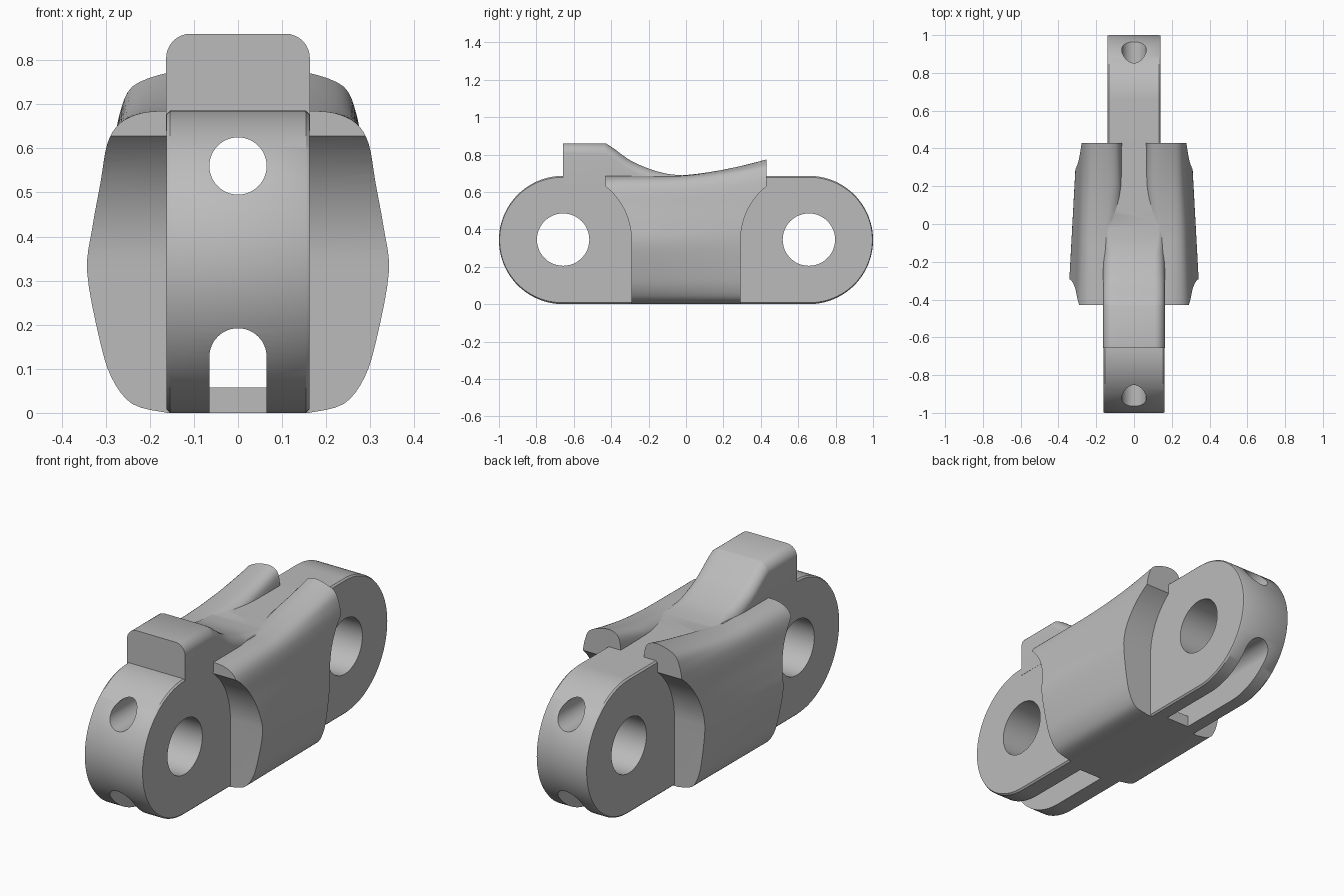
import bpy, bmesh, math
from mathutils import Vector

if "Cube" in bpy.data.objects:
    bpy.data.objects.remove(bpy.data.objects["Cube"])

steel = bpy.data.materials.new("plain grey")
steel.use_nodes = True
GREY = (0.5, 0.5, 0.5, 1)
steel.diffuse_color = GREY
steel.node_tree.nodes["Principled BSDF"].inputs["Base Color"].default_value = GREY

R, PIN, LIM = 0.343, 0.657, 0.43


def finish(name, bm):
    bmesh.ops.recalc_face_normals(bm, faces=bm.faces)
    me = bpy.data.meshes.new(name)
    bm.to_mesh(me)
    bm.free()
    me.materials.append(steel)
    ob = bpy.data.objects.new(name, me)
    bpy.context.collection.objects.link(ob)
    return ob


def loft(name, rings):
    bm = bmesh.new()
    rows = [[bm.verts.new(p) for p in ring] for ring in rings]
    n = len(rows[0])
    for a, b in zip(rows, rows[1:]):
        for i in range(n):
            bm.faces.new((a[i], a[(i + 1) % n], b[(i + 1) % n], b[i]))
    bm.faces.new(rows[0])
    bm.faces.new(rows[-1][::-1])
    return finish(name, bm)


def arc(cy, cz, r, a0, a1, n):
    return [(cy + r * math.cos(math.radians(a0 + (a1 - a0) * i / n)),
             cz + r * math.sin(math.radians(a0 + (a1 - a0) * i / n))) for i in range(n + 1)]


def plate(name, profile, half, chamfer=0.0):
    # y-z profile extruded across x, drawn in slightly at the caps
    c = sum((Vector(p) for p in profile), Vector((0, 0))) / len(profile)
    small = [c + (Vector(p) - c) * (1 - chamfer / R) for p in profile]
    steps = [(-half, small), (-half + chamfer, profile), (half - chamfer, profile), (half, small)]
    if not chamfer:
        steps = [steps[0], steps[-1]]
    return loft(name, [[(x, p[0], p[1]) for p in prof] for x, prof in steps])


def tunnel(name, profile, y0, y1):
    return loft(name, [[(x, y, z) for x, z in profile] for y in (y0, y1)])


def boolean(target, tool, op):
    m = target.modifiers.new(op, "BOOLEAN")
    m.operation, m.solver, m.object = op, "EXACT", tool
    bpy.context.view_layer.objects.active = target
    bpy.ops.object.modifier_apply(modifier=m.name)
    bpy.data.objects.remove(tool)


def spline(pts, n=4):
    # smooth curve through control points
    v = [Vector(p) for p in pts]
    v = [v[0]] + v + [v[-1]]
    out = []
    for a, b, c, d in zip(v, v[1:], v[2:], v[3:]):
        for i in range(n):
            t = i / n
            out.append(0.5 * (2 * b + (c - a) * t + (2 * a - 5 * b + 4 * c - d) * t * t
                              + (3 * b - a - 3 * c + d) * t ** 3))
    return out + [v[-1]]


# Saddle body: flanks that taper to the back and rise into two horns
FRONT = [(.16, 0), (.24, .02), (.29, .08), (.32, .17), (.35, .32), (.336, .42),
         (.315, .52), (.297, .61), (.268, .657), (.22, .68), (.165, .685)]
BACK = [(.16, 0), (.235, .02), (.27, .08), (.288, .17), (.302, .32), (.3, .42),
        (.29, .52), (.28, .61), (.268, .68), (.24, .74), (.165, .77)]


def section(y):
    t = (y + LIM) / (2 * LIM)
    u = (max(0, y + 0.1) / 0.53) ** 1.7
    s = 0.683 + 0.087 * u
    e = 0.062 + 0.05 * min(1, max(0, (0.2 - y) / 0.5))
    side = [(a[0] + (b[0] - a[0]) * t, a[1] + (b[1] - a[1]) * u) for a, b in zip(FRONT, BACK)]
    inner = [(e + 0.045, s), (e + 0.012, s - 0.015 - 0.015 * u), (e, 0.66)]
    half = spline(side + inner)
    return [(p[0], y, p[1]) for p in half] + [(-p[0], y, p[1]) for p in reversed(half)]


STATIONS = 28
body = loft("chain_link", [section(-LIM + 2 * LIM * i / STATIONS) for i in range(STATIONS + 1)])

# Clearance pockets for the neighbouring links
for side in (-1, 1):
    pocket = arc(PIN, R, 0.365, 0, 180, 48) + [(PIN - 0.365, -0.1), (PIN + 0.365, -0.1)]
    boolean(body, plate("pocket_cutter", [(side * y, z) for y, z in pocket], 0.6), "DIFFERENCE")

# Rounded lugs, the front one slightly wider
for side, half in ((-1, 0.162), (1, 0.14)):
    lug = arc(PIN, R, R, -90, 90, 64) + [(-0.02, 2 * R), (-0.02, 0)]
    boolean(body, plate("lug", [(side * y, z) for y, z in lug], half, 0.008), "UNION")

# Head block with a tail sweeping down into the saddle
tail = spline([(-0.43, .86), (-0.39, .835), (-0.3, .77), (-0.2, .725), (-0.1, .697), (0.02, .686)], 5)
rings = []
for y, top in [(-PIN, .86)] + [tuple(p) for p in tail]:
    r = min(0.055, top - 0.655)
    w = 0.163
    corner = [(x, z) for x, z in arc(w - r, top - r, r, 0, 90, 8)]
    half = [(w, 0.64)] + corner
    rings.append([(x, y, z) for x, z in half] + [(-x, y, z) for x, z in reversed(half)])
boolean(body, loft("head_block", rings), "UNION")

# Pin holes
for side in (-1, 1):
    boolean(body, plate("pin_cutter", arc(side * PIN, 0.345, 0.14, 0, 352.5, 47), 0.5), "DIFFERENCE")

# Upper bore and arched lower channel running the full length
boolean(body, tunnel("bore_cutter", arc(0, 0.56, 0.065, 0, 352.5, 47), -1.2, 1.2), "DIFFERENCE")
arch = arc(0, 0.127, 0.065, 0, 180, 24)
boolean(body, tunnel("channel_cutter", arch + [(-0.065, .058), (0.065, .058)], -1.2, 1.2), "DIFFERENCE")

# Channel opens downward under both lugs
for side in (-1, 1):
    slot = tunnel("slot_cutter", arch + [(-0.065, -.1), (0.065, -.1)], side * 0.33, side * 1.2)
    boolean(body, slot, "DIFFERENCE")

body.select_set(True)
bpy.context.view_layer.objects.active = body
bpy.ops.object.shade_smooth_by_angle(angle=math.radians(32))
